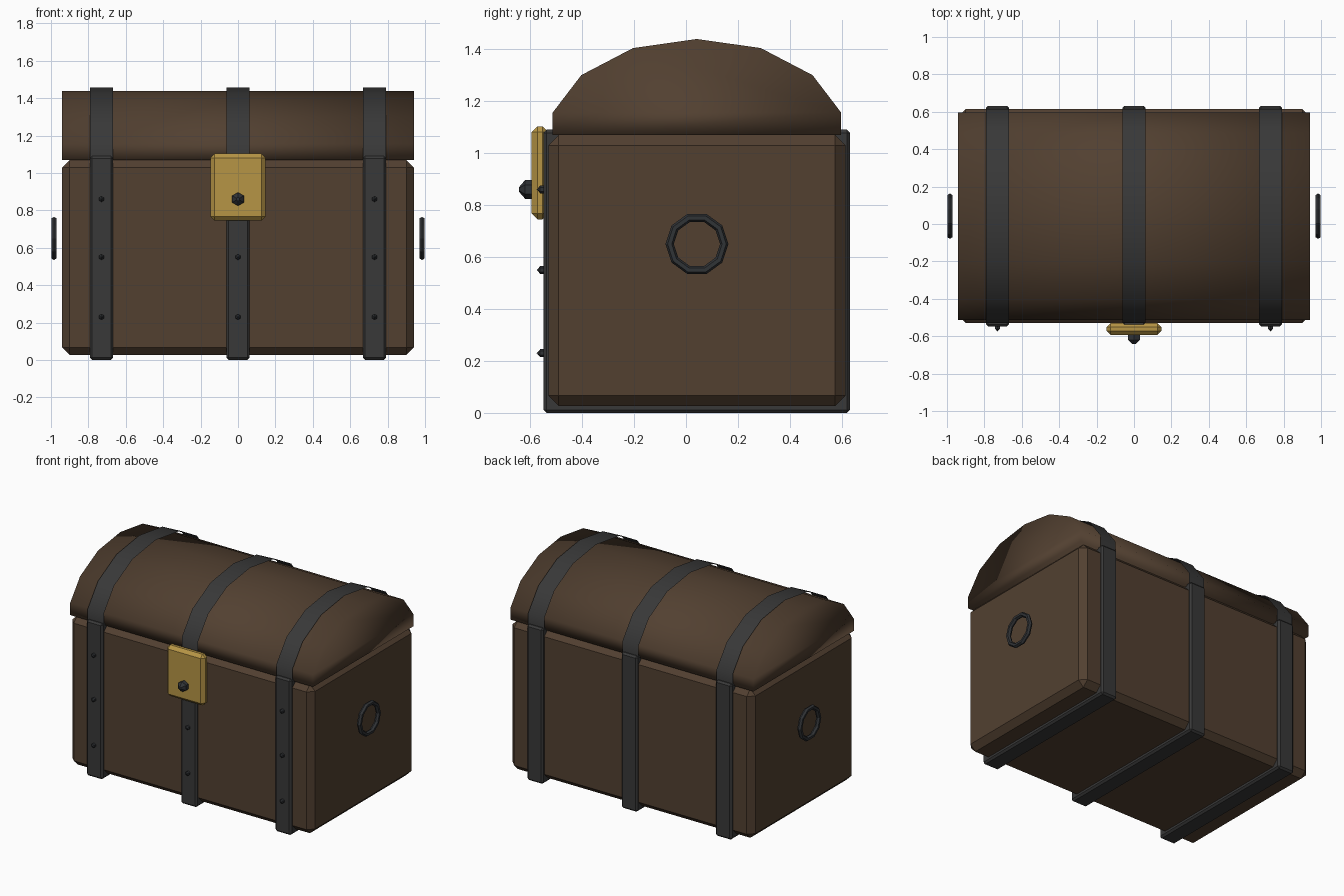
import bpy, bmesh, math
from mathutils import Matrix

cube = bpy.data.objects.get("Cube")
if cube:
    bpy.data.objects.remove(cube, do_unlink=True)

MID_Y = 0.042
STRAP_X = (-0.73, 0, 0.73)
STRAP_W = 0.125


def material(name, rgb):
    mat = bpy.data.materials.new(name)
    mat.use_nodes = True
    mat.diffuse_color = (*rgb, 1)
    mat.node_tree.nodes["Principled BSDF"].inputs["Base Color"].default_value = (*rgb, 1)
    return mat


wood = material("brown wood", (0.084, 0.051, 0.03))
iron = material("dark iron", (0.04, 0.04, 0.04))
steel = material("blackened steel", (0.03, 0.033, 0.037))
brass = material("brass", (0.47, 0.3, 0.06))


def finish(name, bm, mat, smooth=False):
    mesh = bpy.data.meshes.new(name)
    bm.to_mesh(mesh)
    bm.free()
    mesh.materials.append(mat)
    for poly in mesh.polygons:
        poly.use_smooth = smooth
    obj = bpy.data.objects.new(name, mesh)
    bpy.context.collection.objects.link(obj)
    return obj


def box(name, low, high, bevel, mat):
    """Box between two corners with chamfered edges."""
    bm = bmesh.new()
    bmesh.ops.create_cube(bm, size=1)
    for v in bm.verts:
        v.co = [l + (h - l) * (c + 0.5) for l, h, c in zip(low, high, v.co)]
    bmesh.ops.bevel(bm, geom=bm.edges[:], offset=bevel, segments=1, affect='EDGES')
    return finish(name, bm, mat)


def stud(name, x, z, y_back, y_front, radius, mat):
    """Six-sided stud with a chamfered tip, pointing forward."""
    bm = bmesh.new()
    depth = y_back - y_front
    bmesh.ops.create_cone(bm, cap_ends=True, segments=6, radius1=radius,
                          radius2=radius, depth=depth)
    tip = [e for e in bm.edges if all(v.co.z > 0 for v in e.verts)]
    bmesh.ops.bevel(bm, geom=tip, offset=depth * 0.4, segments=1, affect='EDGES')
    place = (Matrix.Translation((x, (y_back + y_front) / 2, z))
             @ Matrix.Rotation(math.pi / 2, 4, 'X') @ Matrix.Rotation(math.pi / 6, 4, 'Z'))
    bm.transform(place @ Matrix.Rotation(math.pi / 6, 4, 'Z'))
    return finish(name, bm, mat)


def arch(name, x0, x1, grow, mat, solid):
    """Faceted lid arch along x; an open strip unless solid."""
    half = [(0.555, 1.07), (0.555, 1.156), (0.445, 1.30), (0.246, 1.404), (0, 1.439)]
    sy, sz = 1 + grow / 0.555, 1 + grow / 0.369
    profile = [(y * sy, 1.07 + (z - 1.07) * sz) for y, z in half]
    profile = [(-y, z) for y, z in profile] + profile[-2::-1]
    bm = bmesh.new()
    a, b = [[bm.verts.new((x, MID_Y + y, z)) for y, z in profile] for x in (x0, x1)]
    for i in range(len(profile) - 1):
        bm.faces.new((a[i], b[i], b[i + 1], a[i + 1]))
    if solid:
        bm.faces.new((a[-1], b[-1], b[0], a[0]))
        bm.faces.new(a)
        bm.faces.new(b[::-1])
        bmesh.ops.recalc_face_normals(bm, faces=bm.faces[:])
    return finish(name, bm, mat, True)


# Wooden chest body and rounded lid
box("chest_body", (-0.94, MID_Y - 0.572, 0.027), (0.94, MID_Y + 0.572, 1.07), 0.04, wood)
arch("chest_lid", -0.94, 0.94, 0, wood, True)

# Iron straps around the body and over the lid, with rivets on the front
for x, side in zip(STRAP_X, ("right", "middle", "left")):
    x0, x1 = x - STRAP_W / 2, x + STRAP_W / 2
    box(side + "_body_strap", (x0, MID_Y - 0.59, 0), (x1, MID_Y + 0.59, 1.09), 0.012, iron)
    arch(side + "_lid_strap", x0, x1, 0.017, iron, False)
    for n, z in enumerate((0.23, 0.55, 0.86)):
        stud(f"{side}_rivet_{n + 1}", x, z, -0.54, -0.575, 0.015, steel)

# Brass lock plate with its knob
box("lock_plate", (-0.147, -0.594, 0.745), (0.147, -0.53, 1.103), 0.022, brass)
stud("lock_knob", 0, 0.86, -0.585, -0.642, 0.036, steel)

# Ring handles on both ends
for side, name in ((-1, "right_ring_handle"), (1, "left_ring_handle")):
    bpy.ops.mesh.primitive_torus_add(location=(side * 0.984, MID_Y, 0.65),
                                     rotation=(math.pi / 2, 0, math.pi / 2),
                                     major_segments=10, minor_segments=6,
                                     major_radius=0.105, minor_radius=0.016)
    ring = bpy.context.object
    ring.name = name
    ring.data.materials.append(steel)
    bpy.ops.object.shade_flat()
